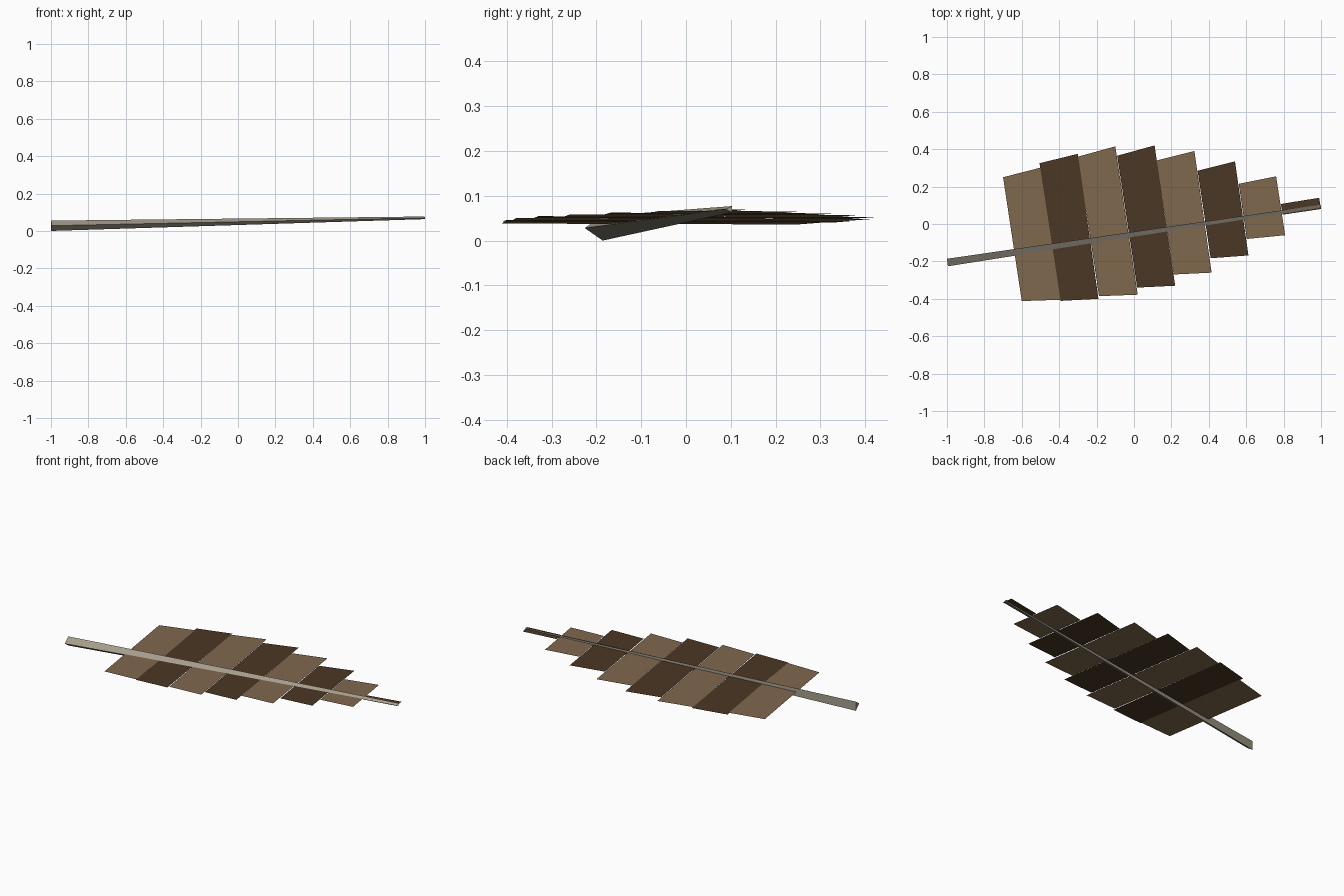
import bpy

if "Cube" in bpy.data.objects:
    bpy.data.objects.remove(bpy.data.objects["Cube"])


def material(name, srgb):
    m = bpy.data.materials.new(name)
    lin = [((c / 255 + 0.055) / 1.055) ** 2.4 for c in srgb]
    m.diffuse_color = (*lin, 1)
    m.use_nodes = True
    m.node_tree.nodes["Principled BSDF"].inputs["Base Color"].default_value = m.diffuse_color
    return m


light_brown = material("light_brown", (128, 104, 78))
dark_brown = material("dark_brown", (74, 55, 36))
quill_grey = material("quill_grey", (165, 157, 140))


def build(name, verts, faces, mat):
    me = bpy.data.meshes.new(name)
    me.from_pydata(verts, [], faces)
    me.update()
    me.materials.append(mat)
    ob = bpy.data.objects.new(name, me)
    bpy.context.collection.objects.link(ob)
    return ob


# Vane bands: thin flat sheets lying on one gently rising plane.
# Each row: rear-left, rear-right, front-right, front-left corners (x, y)
bands = [
    ((-.70, .25), (-.497, .302), (-.39, -.405), (-.60, -.412)),
    ((-.505, .325), (-.30, .375), (-.19, -.40), (-.392, -.411)),
    ((-.30, .36), (-.10, .415), (.02, -.378), (-.187, -.386)),
    ((-.09, .365), (.11, .42), (.22, -.33), (.017, -.34)),
    ((.122, .34), (.323, .39), (.415, -.26), (.212, -.27)),
    ((.34, .285), (.54, .335), (.612, -.168), (.41, -.183)),
    ((.56, .215), (.76, .255), (.808, -.06), (.603, -.08)),
    ((.785, .107), (.99, .14), (1.0, .08), (.795, .05)),
]
for i, corners in enumerate(bands):
    verts = [(x, y, 0.05 + 0.02 * x) for x, y in corners]
    build(f"vane_band_{i + 1}", verts, [(3, 2, 1, 0)],
          dark_brown if i % 2 else light_brown)

# Quill: tapering three-sided shaft (front ridge, lower edge, upper edge)
butt = [(-.995, -.226, .028), (-1.0, -.186, 0), (-1.0, -.186, .055)]
tip = [(1.0, .088, .070), (.998, .103, .063), (.998, .103, .077)]
build("quill", butt + tip,
      [(0, 2, 1), (3, 4, 5), (0, 1, 4, 3), (1, 2, 5, 4), (2, 0, 3, 5)],
      quill_grey)
